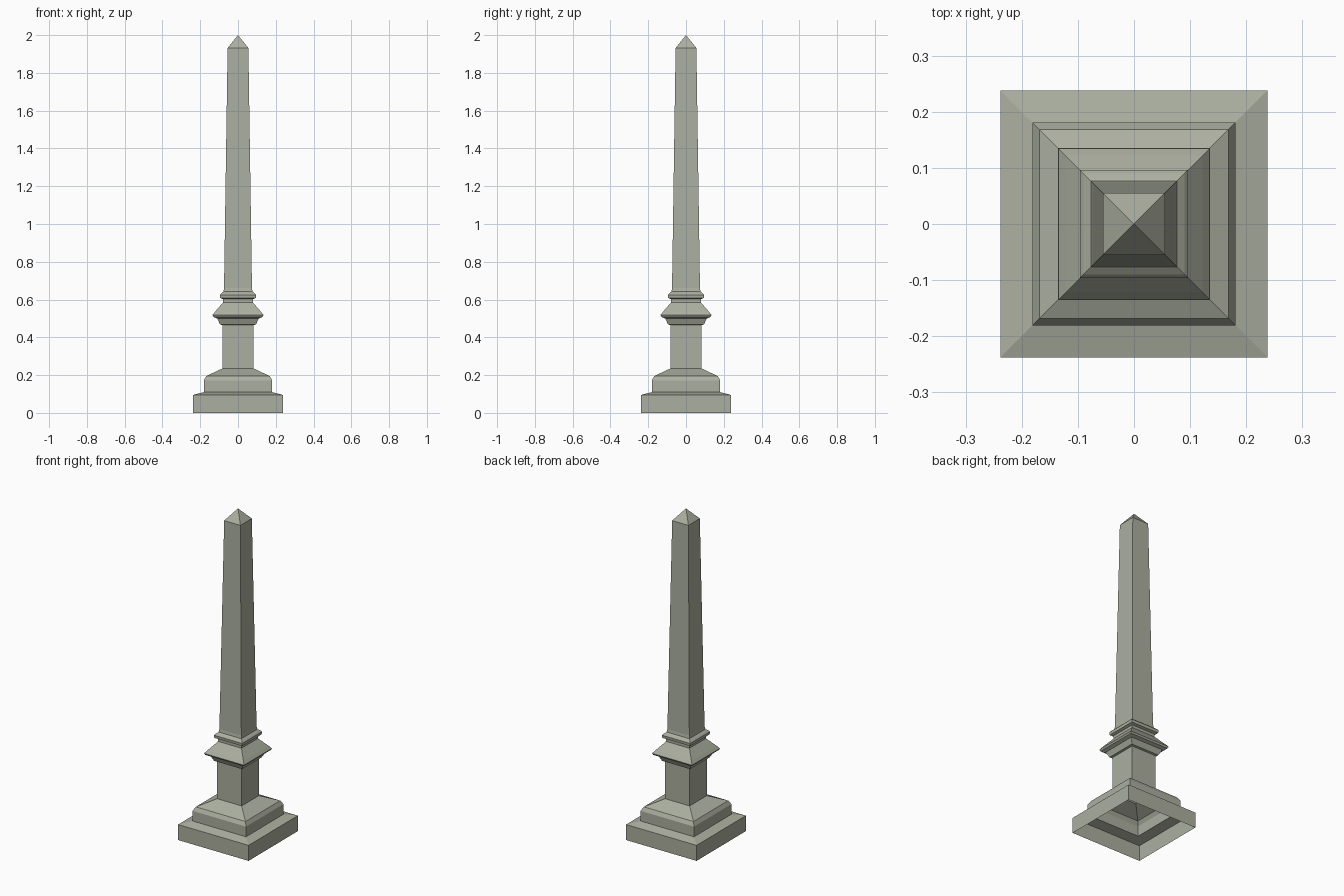
import bpy
import bmesh

cube = bpy.data.objects.get("Cube")
if cube:
    bpy.data.objects.remove(cube, do_unlink=True)

stone = bpy.data.materials.new("grey_green_stone")
stone.use_nodes = True
colour = (0.41, 0.43, 0.35, 1)
stone.diffuse_color = colour
bsdf = stone.node_tree.nodes["Principled BSDF"]
bsdf.inputs["Base Color"].default_value = colour
bsdf.inputs["Roughness"].default_value = 0.9


def square_loft(name, profile):
    """Open square shell through (half width, height) points; zero width is a tip."""
    bm = bmesh.new()
    rings = []
    for w, z in profile:
        corners = [(-w, -w), (w, -w), (w, w), (-w, w)] if w else [(0, 0)]
        rings.append([bm.verts.new((x, y, z)) for x, y in corners])
    for low, high in zip(rings, rings[1:]):
        for i in range(4):
            j = (i + 1) % 4
            if len(high) == 1:
                bm.faces.new((low[i], low[j], high[0]))
            else:
                bm.faces.new((low[i], low[j], high[j], high[i]))
    mesh = bpy.data.meshes.new(name)
    bm.to_mesh(mesh)
    bm.free()
    mesh.materials.append(stone)
    obj = bpy.data.objects.new(name, mesh)
    bpy.context.collection.objects.link(obj)


# Hollow stepped base, open underneath
square_loft("plinth", [(0.238, 0), (0.238, 0.095), (0.181, 0.11)])
square_loft("pedestal", [(0.181, 0.11), (0.181, 0.172), (0.168, 0.195), (0.083, 0.235)])
square_loft("neck", [(0.083, 0.235), (0.083, 0.465)])

# Flared mouldings between neck and shaft
square_loft("cornice", [(0.083, 0.465), (0.095, 0.468), (0.11, 0.5), (0.13, 0.508),
                        (0.135, 0.518), (0.122, 0.535), (0.079, 0.585), (0.079, 0.602)])
square_loft("ring_moulding", [(0.079, 0.602), (0.094, 0.608), (0.096, 0.625),
                              (0.09, 0.632), (0.077, 0.642)])

# Tapering shaft and pointed cap
square_loft("shaft", [(0.077, 0.642), (0.074, 0.66), (0.055, 1.932)])
square_loft("pointed_cap", [(0.055, 1.932), (0, 2)])
